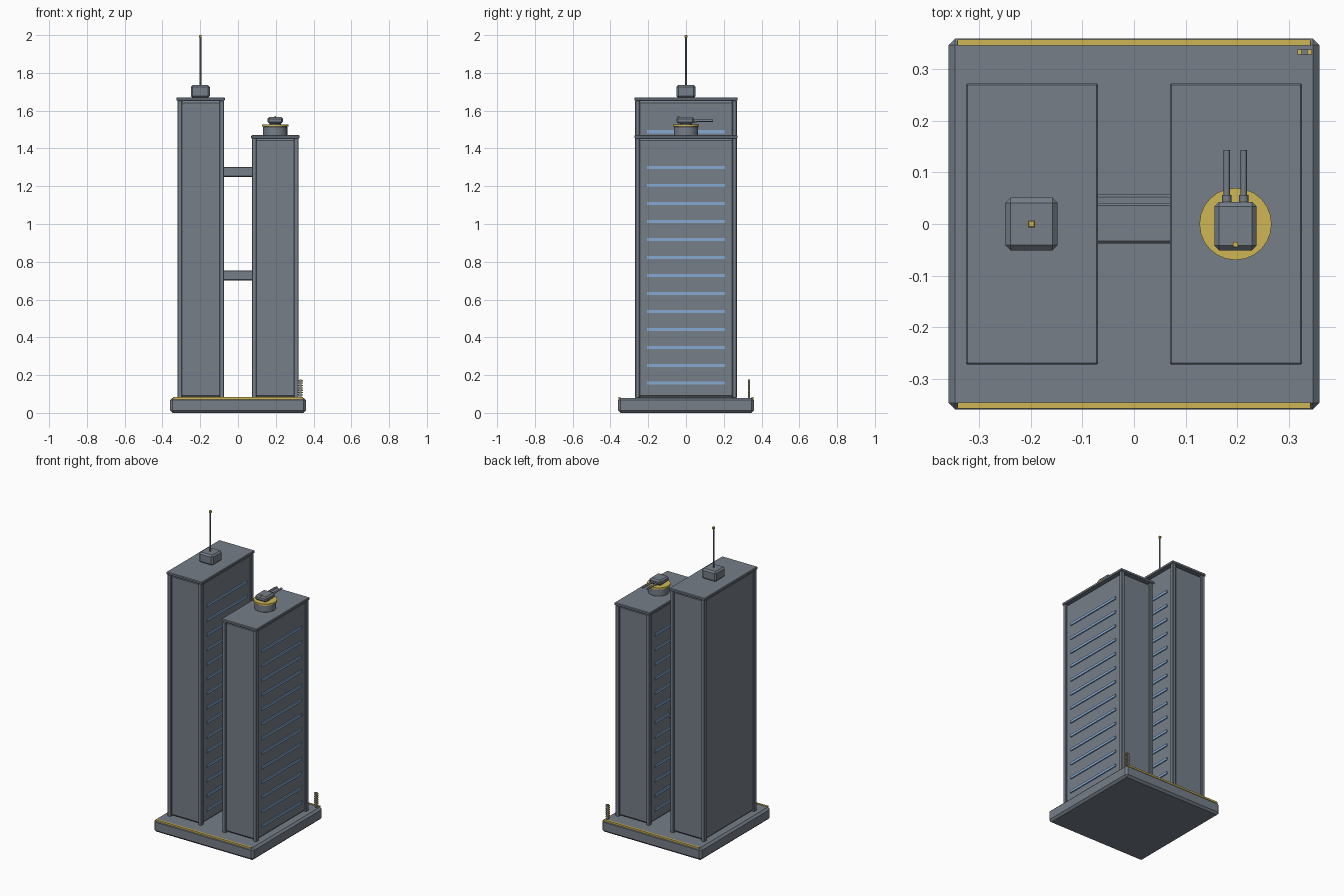
import bpy, math
from mathutils import Vector

if "Cube" in bpy.data.objects:
    bpy.data.objects.remove(bpy.data.objects["Cube"])


def material(name, rgb):
    m = bpy.data.materials.new(name)
    m.diffuse_color = (*rgb, 1)
    m.use_nodes = True
    m.node_tree.nodes["Principled BSDF"].inputs["Base Color"].default_value = m.diffuse_color
    return m


GREY = material("slate_grey", (0.18, 0.21, 0.25))
GOLD = material("gold", (0.62, 0.47, 0.09))
BLUE = material("window_blue", (0.24, 0.40, 0.65))


def finish(ob, name, mat, bevel):
    ob.name = name
    ob.data.materials.append(mat)
    if bevel:
        b = ob.modifiers.new("bevel", 'BEVEL')
        b.width = bevel
        b.segments = 1
    return ob


def box(name, lo, hi, mat=GREY, bevel=0):
    lo, hi = Vector(lo), Vector(hi)
    bpy.ops.mesh.primitive_cube_add(size=1, location=(lo + hi) / 2)
    ob = bpy.context.object
    ob.scale = hi - lo
    bpy.ops.object.transform_apply(location=False, rotation=False, scale=True)
    return finish(ob, name, mat, bevel)


def cyl(name, start, end, r, mat=GREY, sides=24, bevel=0):
    a, b = Vector(start), Vector(end)
    bpy.ops.mesh.primitive_cylinder_add(vertices=sides, radius=r, depth=(b - a).length,
                                        location=(a + b) / 2)
    ob = bpy.context.object
    ob.rotation_euler = (b - a).to_track_quat('Z', 'Y').to_euler()
    bpy.ops.object.shade_smooth_by_angle(angle=math.radians(30))
    return finish(ob, name, mat, bevel)


# Base slab with a gold strip along the front and back edges
box("base", (-0.36, -0.36, 0), (0.36, 0.36, 0.08), bevel=0.013)
for s in (-1, 1):
    box("base_strip", (-0.343, s * 0.352 - 0.006, 0.072), (0.343, s * 0.352 + 0.006, 0.083), GOLD)


def tower(name, cx, roof, floors, window_sides):
    box(name + "_body", (cx - 0.114, -0.258, 0.078), (cx + 0.114, 0.258, roof - 0.015), bevel=0.014)
    box(name + "_roof_cap", (cx - 0.128, -0.273, roof - 0.017), (cx + 0.128, 0.273, roof), bevel=0.003)
    for sx in (-1, 1):
        for sy in (-1, 1):
            px, py = cx + sx * 0.111, sy * 0.257
            box(name + "_corner_pillar", (px - 0.012, py - 0.012, 0.078),
                (px + 0.012, py + 0.012, roof - 0.015), bevel=0.003)
    # Horizontal window bands
    for s in window_sides:
        for i in range(floors):
            z = 0.157 + i * 0.0951
            x = cx + s * 0.115
            box(name + "_window", (x - 0.006, -0.206, z - 0.008), (x + 0.006, 0.206, z + 0.008), BLUE)


tower("tall_tower", -0.198, 1.67, 15, (1,))
tower("short_tower", 0.198, 1.47, 13, (-1, 1))

# Bridges between the towers
box("lower_bridge", (-0.09, -0.02, 0.70), (0.09, 0.057, 0.755), bevel=0.005)
box("upper_bridge", (-0.09, -0.038, 1.25), (0.09, 0.041, 1.303), bevel=0.005)

# Antenna on the tall tower
box("antenna_housing", (-0.25, -0.051, 1.668), (-0.148, 0.051, 1.735), bevel=0.01)
cyl("antenna_mast", (-0.199, 0, 1.73), (-0.199, 0, 1.987), 0.005, sides=8)
box("antenna_tip", (-0.206, -0.007, 1.985), (-0.192, 0.007, 2.0), GOLD, 0.002)

# Rotating turret on the short tower
cyl("turret_drum", (0.197, 0, 1.468), (0.197, 0, 1.518), 0.064, bevel=0.004)
cyl("turret_ring", (0.197, 0, 1.516), (0.197, 0, 1.528), 0.07, GOLD)
cyl("turret_neck", (0.197, 0, 1.525), (0.197, 0, 1.54), 0.03)
box("turret_head", (0.156, -0.051, 1.532), (0.238, 0.043, 1.566), bevel=0.009)
box("turret_sight", (0.192, -0.045, 1.562), (0.202, -0.035, 1.572), GOLD)
for x in (0.18, 0.213):
    cyl("turret_barrel", (x, 0.03, 1.547), (x, 0.144, 1.547), 0.006, sides=12)
    cyl("barrel_sleeve", (x, 0.03, 1.547), (x, 0.056, 1.547), 0.009, sides=12)

# Finned post on the back right corner of the base
box("corner_post", (0.325, 0.328, 0.078), (0.337, 0.340, 0.176))
for i in range(7):
    z = 0.095 + i * 0.0125
    box("post_fin", (0.317, 0.329, z - 0.003), (0.345, 0.339, z + 0.003), GOLD)
